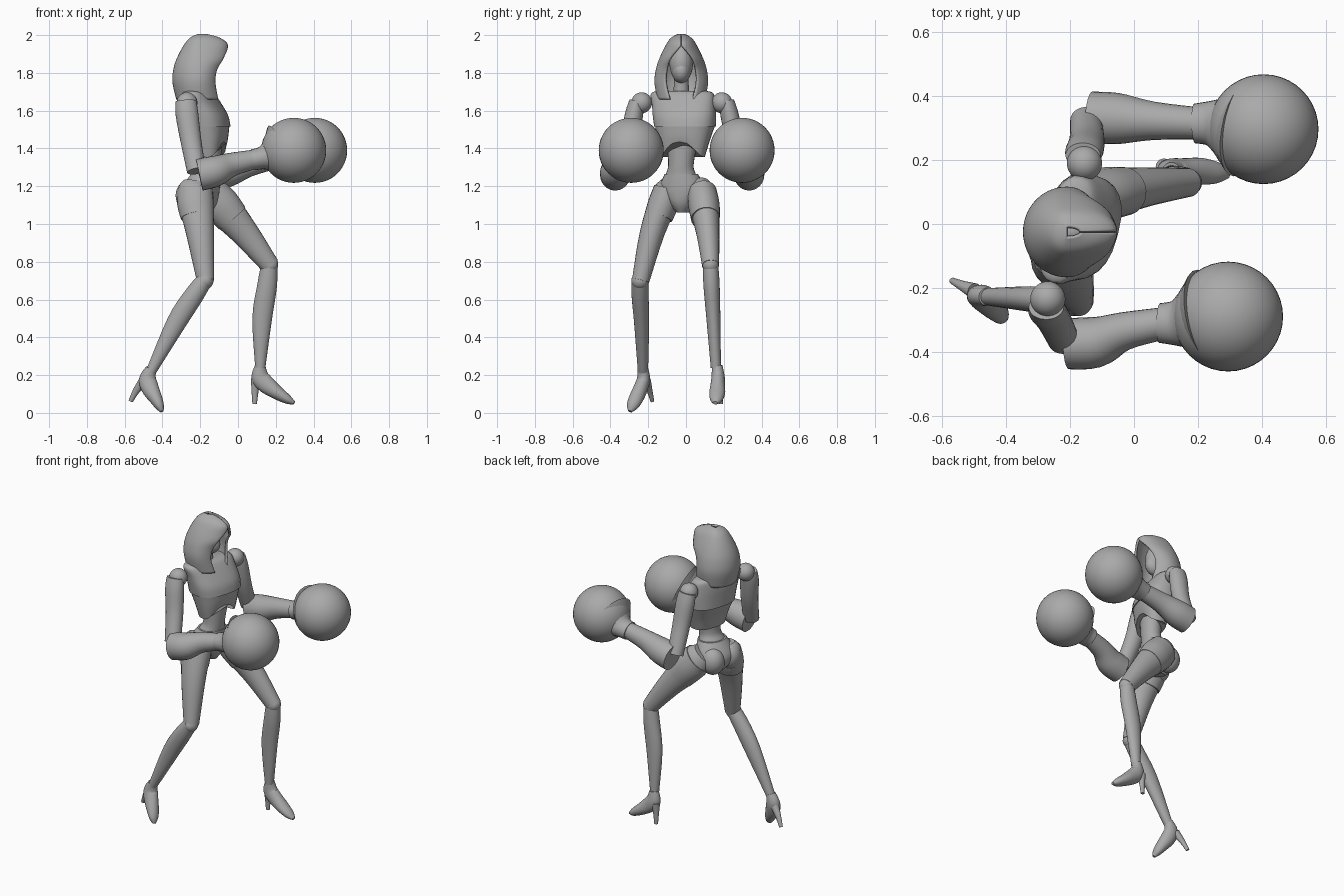
import bpy, bmesh, math
from mathutils import Vector, Matrix

if "Cube" in bpy.data.objects:
    bpy.data.objects.remove(bpy.data.objects["Cube"], do_unlink=True)

grey = bpy.data.materials.new("plain grey")
grey.use_nodes = True
COLOUR = (.4, .4, .4, 1)
grey.diffuse_color = COLOUR
grey.node_tree.nodes["Principled BSDF"].inputs["Base Color"].default_value = COLOUR
SIDES = 24


def finish(name, bm, angle=40):
    bmesh.ops.recalc_face_normals(bm, faces=bm.faces[:])
    mesh = bpy.data.meshes.new(name)
    bm.to_mesh(mesh)
    bm.free()
    mesh.materials.append(grey)
    obj = bpy.data.objects.new(name, mesh)
    bpy.context.collection.objects.link(obj)
    bpy.ops.object.select_all(action='DESELECT')
    obj.select_set(True)
    bpy.context.view_layer.objects.active = obj
    bpy.ops.object.shade_smooth_by_angle(angle=math.radians(angle))
    return obj


def loft(name, rings, closed=True, angle=40):
    """Skin a list of rings; closed rings also get end caps."""
    bm = bmesh.new()
    loops = [[bm.verts.new(p) for p in ring] for ring in rings]
    count = len(loops[0])
    for low, high in zip(loops, loops[1:]):
        for i in range(count if closed else count - 1):
            j = (i + 1) % count
            bm.faces.new((low[i], low[j], high[j], high[i]))
    if closed:
        bm.faces.new(loops[0])
        bm.faces.new(loops[-1])
    return finish(name, bm, angle)


def refine(rows, steps=4):
    """Smooth interpolation through rows of numbers."""
    rows = [Vector(r) for r in rows]
    out = []
    for i in range(len(rows) - 1):
        a, b, c, d = (rows[max(i - 1, 0)], rows[i], rows[i + 1],
                      rows[min(i + 2, len(rows) - 1)])
        for s in range(steps):
            t = s / steps
            out.append(b + (c - a) * t / 2 + (a * 2 - b * 5 + c * 4 - d) * t * t / 2
                       + (b * 3 - a - c * 3 + d) * t ** 3 / 2)
    return out + [rows[-1]]


def tube(name, rows):
    """Limb through rows of (x, y, z, radius in the xz plane, radius along y)."""
    rows = refine(rows)
    centres = [Vector(r[:3]) for r in rows]
    rings = []
    for i, (row, centre) in enumerate(zip(rows, centres)):
        along = centres[min(i + 1, len(rows) - 1)] - centres[max(i - 1, 0)]
        u = along.cross(Vector((0, 1, 0))).normalized()
        v = along.cross(u).normalized()
        rings.append([centre + u * math.cos(a) * row[3] + v * math.sin(a) * row[4]
                      for a in (math.tau * k / SIDES for k in range(SIDES))])
    return loft(name, rings)


def body(name, rows, yaw, power=.8, notch=0):
    """Upright section stack from rows of (z, x, y, half depth, half width)."""
    turn = Matrix.Rotation(math.radians(yaw), 3, 'Z')
    rows = refine(rows)
    rings = []
    for i, (z, x, y, depth, width) in enumerate(rows):
        ring = []
        for k in range(SIDES):
            c, s = math.cos(math.tau * k / SIDES), math.sin(math.tau * k / SIDES)
            px = math.copysign(abs(c) ** power, c) * depth
            py = math.copysign(abs(s) ** power, s) * width
            lift = notch * max(c, 0) ** 3 * (1 - i / (len(rows) - 1))
            ring.append(turn @ Vector((px, py, 0)) + Vector((x, y, z + lift)))
        rings.append(ring)
    return loft(name, rings)


def ball(name, centre, size):
    bm = bmesh.new()
    bmesh.ops.create_uvsphere(bm, u_segments=40, v_segments=24, radius=1)
    bmesh.ops.scale(bm, vec=size, verts=bm.verts)
    bmesh.ops.translate(bm, vec=centre, verts=bm.verts)
    return finish(name, bm)


# Hood: open C-shaped sections of (z, back x, front x, half width, opening half width)
def hood(middle_x, middle_y):
    rows = refine([(1.66, -.32, -.11, .12, .06), (1.75, -.34, -.125, .135, .08),
                   (1.82, -.335, -.115, .127, .075), (1.88, -.315, -.08, .107, .055),
                   (1.945, -.28, -.06, .075, .001), (1.98, -.25, -.1, .05, .001),
                   (2, -.21, -.17, .015, .001)], 5)
    rings = []
    for z, back, front, width, gap in rows:
        gap = min(max(gap, .001), width * .9)
        end = math.pi - math.asin(gap / width)
        reach = (front - middle_x) / -math.cos(end)
        ring = []
        for k in range(-SIDES, SIDES + 1):
            a = end * k / SIDES
            c = math.cos(a)
            x = middle_x - c * ((middle_x - back) if c > 0 else reach)
            ring.append((x, middle_y + width * math.sin(a), min(z, 2)))
        rings.append(ring)
    obj = loft("hood", rings, closed=False, angle=60)
    wall = obj.modifiers.new("thickness", 'SOLIDIFY')
    wall.thickness = .014
    wall.offset = 0


hood(-.21, -.025)

# Head and neck
ball("head", (-.2, -.025, 1.85), (.075, .062, .1))
ball("face_mask", (-.188, -.025, 1.81), (.068, .05, .065))
tube("neck", [(-.22, -.025, 1.62, .05, .05), (-.215, -.025, 1.72, .04, .04),
              (-.205, -.025, 1.82, .04, .04)])

# Torso
body("upper_chest", [(1.515, -.165, -.005, .118, .163), (1.57, -.172, -.008, .112, .168),
                     (1.63, -.19, -.012, .095, .17), (1.69, -.21, -.02, .07, .17),
                     (1.705, -.215, -.02, .05, .13)], -15)
body("rib_cage", [(1.355, -.145, -.015, .075, .115), (1.43, -.15, -.012, .09, .135),
                  (1.52, -.165, -.005, .112, .158)], -15, notch=.08)
body("waist", [(1.2, -.18, -.025, .08, .1), (1.26, -.17, -.027, .07, .082),
               (1.31, -.155, -.027, .06, .068), (1.42, -.15, -.02, .065, .08)], -18, 1)
body("pelvis", [(1.06, -.19, -.015, .05, .03), (1.11, -.2, -.015, .09, .08),
                (1.18, -.2, -.02, .1, .125), (1.265, -.172, -.025, .075, .09)], -20, 1)
for side, x, y in (("left", -.225, .045), ("right", -.255, -.085)):
    ball(side + "_buttock", (x, y, 1.15), (.075, .07, .085))

# Shoulders, arms and round gloves
for side, s, sx, sy, ex, ey, wx, wy, gx, gy in (
        ("left", 1, -.155, .19, -.13, .335, .19, .315, .406, .297),
        ("right", -1, -.27, -.235, -.2, -.375, .08, -.31, .295, -.29)):
    ball(side + "_shoulder", (sx, sy, 1.642), (.055, .055, .055))
    tube(side + "_upper_arm", [
        (sx - .005, sy + .025 * s, 1.65, .055, .04), (sx, sy + .04 * s, 1.58, .06, .048),
        (sx * .7 + ex * .3, sy * .5 + ey * .5, 1.44, .055, .048),
        (ex - .02, ey - .01 * s, 1.28, .05, .045)])
    tube(side + "_forearm", [
        (ex - .005, ey, 1.26, .085, .08), (ex + .08, ey - .005 * s, 1.28, .082, .08),
        (ex * .4 + wx * .6, ey * .4 + wy * .6, 1.315, .063, .06),
        (wx + .02, wy, 1.345, .05, .05)])
    tube(side + "_glove_cuff", [
        (wx, wy, 1.34, .056, .062), (wx + .05, wy, 1.35, .062, .072),
        (wx + .1, wy * .5 + gy * .5, 1.365, .1, .105), (gx - .07, gy, 1.385, .15, .15)])
    ball(side + "_glove", (gx, gy, 1.39), (.172, .172, .172))

# Left leg, stepping forward
tube("left_thigh", [(-.18, .075, 1.2, .07, .055), (-.12, .09, 1.13, .1, .08),
                    (.03, .115, .96, .075, .062), (.17, .13, .78, .05, .045)])
tube("left_hip_plate", [(-.15, .085, 1.165, .095, .078), (-.09, .095, 1.1, .1, .083),
                        (-.03, .103, 1.03, .09, .076)])
ball("left_knee", (.168, .13, .785), (.045, .043, .048))
tube("left_shin", [(.165, .13, .79, .042, .04), (.155, .135, .68, .052, .043),
                   (.128, .145, .5, .052, .037), (.118, .158, .24, .027, .027)])
tube("left_foot", [(.117, .165, .25, .028, .028), (.118, .17, .19, .047, .035),
                   (.15, .168, .15, .047, .038), (.21, .165, .105, .036, .042),
                   (.265, .16, .07, .024, .032), (.297, .155, .053, .009, .012)])
tube("left_heel", [(.094, .18, .18, .026, .025), (.09, .183, .11, .018, .015),
                   (.088, .185, .048, .012, .01)])

# Right leg, stretched back
tube("right_thigh", [(-.225, -.09, 1.225, .06, .045), (-.228, -.105, 1.16, .095, .075),
                     (-.2, -.18, .95, .074, .065), (-.172, -.24, .7, .046, .046)])
tube("right_hip_plate", [(-.228, -.1, 1.19, .092, .07), (-.225, -.12, 1.11, .097, .08),
                         (-.215, -.145, 1.04, .088, .076)])
ball("right_knee", (-.175, -.243, .7), (.045, .046, .046))
tube("right_shin", [(-.172, -.243, .71, .042, .045), (-.235, -.243, .62, .052, .045),
                    (-.325, -.235, .48, .052, .04), (-.46, -.228, .22, .027, .027)])
tube("right_foot", [(-.46, -.228, .235, .028, .028), (-.478, -.225, .18, .045, .035),
                    (-.465, -.24, .13, .046, .038), (-.435, -.265, .075, .035, .038),
                    (-.415, -.285, .035, .024, .03), (-.403, -.296, .008, .01, .011)])
tube("right_heel", [(-.5, -.21, .17, .026, .025), (-.54, -.192, .115, .018, .015),
                    (-.568, -.178, .062, .012, .01)])
